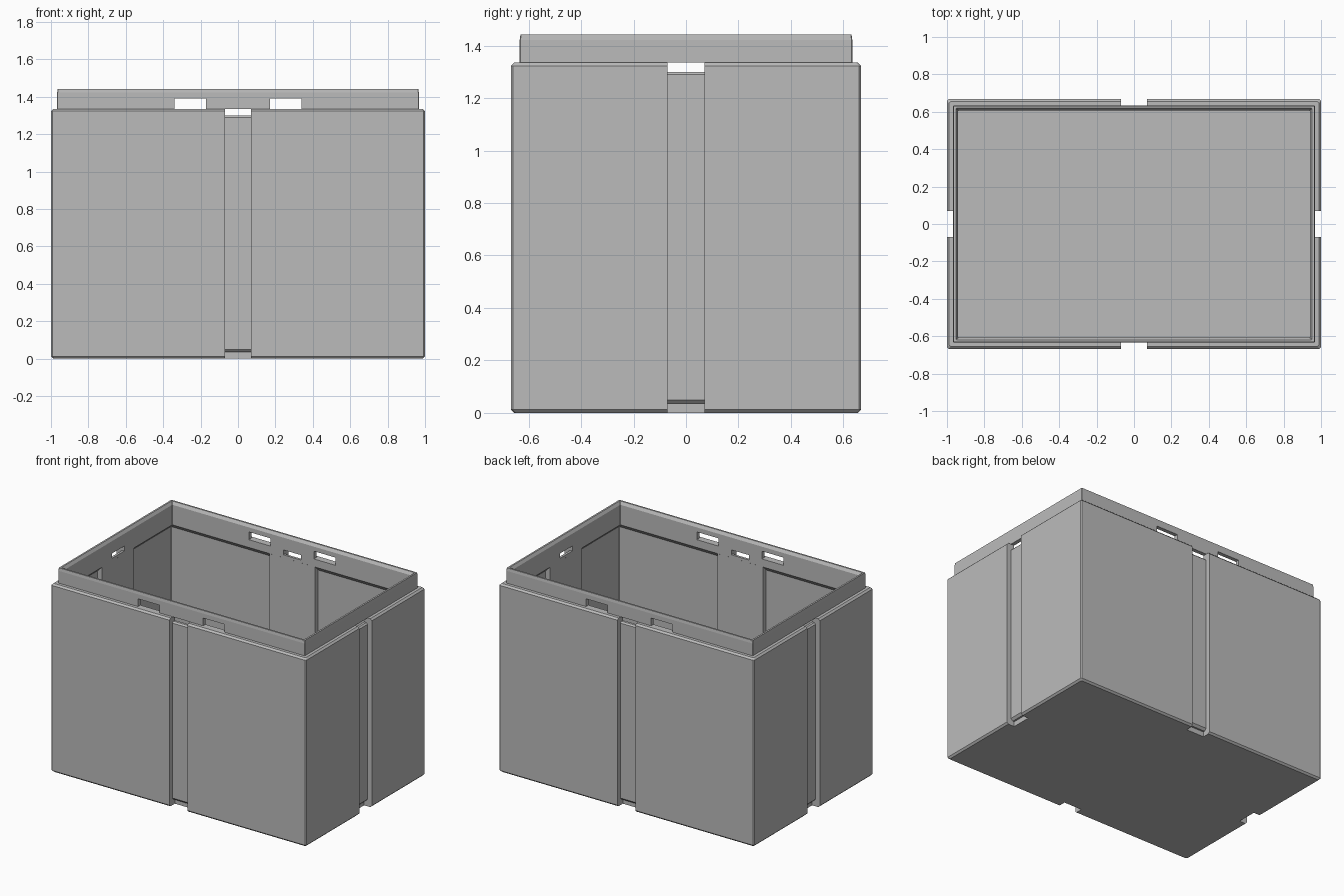
import bpy, bmesh
from math import pi
from mathutils import Matrix, Vector

if "Cube" in bpy.data.objects:
    bpy.data.objects.remove(bpy.data.objects["Cube"], do_unlink=True)

HX, HY = 1.0, 0.667          # half size of the body
TOP, RIM = 1.335, 1.442      # shoulder and collar heights
STEP = 0.033                 # strap groove depth and collar setback
LINER = 0.06                 # distance from body face to collar inside
WALL = 0.026

grey = bpy.data.materials.new("plain grey")
grey.use_nodes = True
grey.diffuse_color = (0.5, 0.5, 0.5, 1)
grey.node_tree.nodes["Principled BSDF"].inputs["Base Color"].default_value = (0.5, 0.5, 0.5, 1)


def make_object(name, bm):
    bmesh.ops.recalc_face_normals(bm, faces=bm.faces)
    mesh = bpy.data.meshes.new(name)
    bm.to_mesh(mesh)
    bm.free()
    mesh.materials.append(grey)
    obj = bpy.data.objects.new(name, mesh)
    bpy.context.collection.objects.link(obj)
    return obj


def ring(bm, inset, z, cut):
    """Rectangle with clipped corners, inset from the body faces."""
    x, y = HX - inset, HY - inset
    pts = []
    for sx, sy in ((1, 1), (-1, 1), (-1, -1), (1, -1)):
        pair = [(sx * x, sy * (y - cut)), (sx * (x - cut), sy * y)]
        pts += pair if sx * sy > 0 else pair[::-1]
    return [bm.verts.new((px, py, z)) for px, py in pts]


def loft(name, levels):
    bm = bmesh.new()
    rings = [ring(bm, *level) for level in levels]
    for a, b in zip(rings, rings[1:]):
        for i in range(len(a)):
            j = (i + 1) % len(a)
            bm.faces.new((a[i], a[j], b[j], b[i]))
    bm.faces.new(rings[0])
    bm.faces.new(rings[-1])
    return make_object(name, bm)


def side_prism(name, side, profile, left, right):
    """Extrude a (depth, height) profile along one of the four sides."""
    half = HX if side % 2 else HY
    turn = Matrix.Rotation(side * pi / 2, 3, 'Z')
    bm = bmesh.new()
    ends = [[bm.verts.new(turn @ Vector((w, d - half, z))) for d, z in profile]
            for w in (left, right)]
    for end in ends:
        bm.faces.new(end)
    a, b = ends
    for i in range(len(a)):
        j = (i + 1) % len(a)
        bm.faces.new((a[i], a[j], b[j], b[i]))
    return make_object(name, bm)


def block(d0, d1, z0, z1):
    return [(d0, z0), (d1, z0), (d1, z1), (d0, z1)]


def combine(target, tool, operation):
    tool.hide_render = True
    bpy.context.view_layer.objects.active = target
    mod = target.modifiers.new(tool.name, 'BOOLEAN')
    mod.operation, mod.solver, mod.object = operation, 'EXACT', tool
    bpy.ops.object.modifier_apply(modifier=mod.name)
    bpy.data.objects.remove(tool, do_unlink=True)


# Hollow box: outside upwards, over the collar rim, then down to the floor
box = loft("storage_box", [
    (0.012, 0, 0.008),
    (0, 0.012, 0.008),
    (0, TOP - 0.012, 0.008),
    (0.012, TOP, 0.008),
    (STEP, TOP, 0.003),
    (STEP, RIM - 0.02, 0.003),
    (STEP + 0.003, RIM, 0.003),
    (LINER - 0.012, RIM, 0.003),
    (LINER, RIM - 0.02, 0.003),
    (LINER, 1.28, 0.003),
    (WALL, 1.28 - LINER + WALL, 0.003),
    (WALL, 0.06, 0.003),
])

# Inner pillars that back the strap grooves
for side in range(4):
    pillar = side_prism("strap_pillar", side,
                        block(LINER - 0.0005, 0.015, 0.03, 1.29), -0.18, 0.18)
    combine(box, pillar, 'UNION')

# Strap grooves with a slot through the collar and a notch under the base
groove = [(-0.1, -0.1), (0.06, -0.1), (0.06, 0.035), (STEP + 0.015, 0.035),
          (STEP, 0.05), (STEP, 1.29), (STEP + 0.01, 1.3), (0.1, 1.3),
          (0.1, TOP), (STEP - 0.001, TOP), (STEP - 0.001, 1.4), (-0.1, 1.4)]
for side in range(4):
    combine(box, side_prism("groove_cutter", side, groove, -0.07, 0.07), 'DIFFERENCE')

# Latch windows in the front and back of the collar
for side in (0, 2):
    for left in (-0.34, 0.17):
        window = side_prism("window_cutter", side, block(0.01, 0.1, TOP, 1.39),
                            left, left + 0.17)
        combine(box, window, 'DIFFERENCE')

for poly in box.data.polygons:
    poly.use_smooth = False
    poly.material_index = 0
